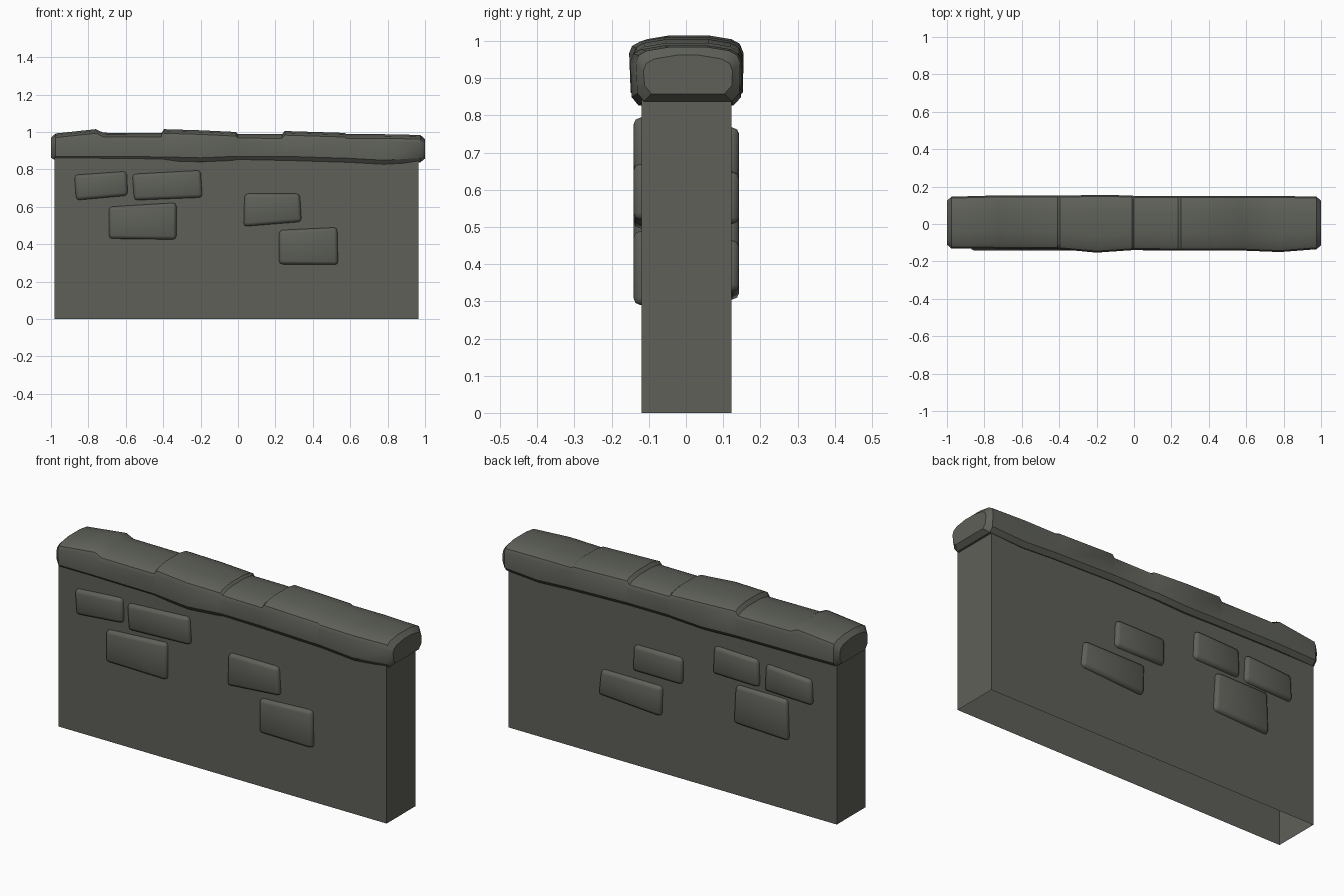
import bpy, bmesh, math

if "Cube" in bpy.data.objects:
    bpy.data.objects.remove(bpy.data.objects["Cube"])

stone = bpy.data.materials.new("dark grey stone")
stone.diffuse_color = (0.112, 0.117, 0.099, 1)
stone.use_nodes = True
stone.node_tree.nodes["Principled BSDF"].inputs["Base Color"].default_value = stone.diffuse_color


def finish(name, bm, smooth=None):
    bmesh.ops.recalc_face_normals(bm, faces=bm.faces)
    me = bpy.data.meshes.new(name)
    bm.to_mesh(me)
    bm.free()
    me.materials.append(stone)
    ob = bpy.data.objects.new(name, me)
    bpy.context.collection.objects.link(ob)
    if smooth:
        bpy.ops.object.select_all(action='DESELECT')
        ob.select_set(True)
        bpy.context.view_layer.objects.active = ob
        bpy.ops.object.shade_smooth_by_angle(angle=math.radians(smooth))
    return ob


# Wall body: plain block, open underneath
bm = bmesh.new()
bmesh.ops.create_cube(bm, size=1)
for v in bm.verts:
    v.co.x = 0.965 if v.co.x > 0 else -0.98
    v.co.y = 0.123 if v.co.y > 0 else -0.12
    v.co.z = 0.9 if v.co.z > 0 else 0
bmesh.ops.recalc_face_normals(bm, faces=bm.faces)
bottom = [f for f in bm.faces if f.calc_center_median().z < 0.01]
bmesh.ops.delete(bm, geom=bottom, context='FACES_ONLY')
bm.normal_update()
finish("wall_body", bm)


# Coping: worn stone slabs lofted along x with small steps on top
def section(x, y0, y1, z0, zt):
    r = 0.022
    return [(x, y0 + r, z0), (x, y0 + 0.004, z0 + r), (x, y0, zt - 0.042),
            (x, y0 + 0.008, zt - 0.022), (x, y0 + 0.03, zt - 0.01),
            (x, y0 + 0.09, zt), (x, y1 - 0.09, zt),
            (x, y1 - 0.03, zt - 0.01), (x, y1 - 0.008, zt - 0.022),
            (x, y1, zt - 0.042), (x, y1 - 0.002, z0 + r), (x, y1 - r, z0)]


# x, front y, back y, bottom z, top z
stations = [
    (-1.0, -.11, .125, .862, .970), (-.975, -.132, .146, .848, .992),
    (-.76, -.132, .152, .848, 1.015), (-.72, -.133, .152, .848, .996),
    (-.41, -.133, .152, .845, .994), (-.395, -.135, .152, .845, 1.015),
    (-.2, -.153, .155, .840, 1.009), (-.012, -.14, .153, .848, 1.0),
    (0, -.138, .15, .848, .989), (.235, -.142, .15, .848, .988),
    (.25, -.143, .15, .848, 1.005), (.57, -.142, .15, .838, .995),
    (.58, -.142, .15, .838, .988), (.78, -.15, .15, .827, .988),
    (.975, -.135, .146, .838, .984), (1.0, -.115, .125, .858, .962)]
bm = bmesh.new()
rings = [[bm.verts.new(p) for p in section(*s)] for s in stations]
for a, b in zip(rings, rings[1:]):
    for i in range(len(a)):
        j = (i + 1) % len(a)
        bm.faces.new((a[i], a[j], b[j], b[i]))
bm.faces.new(rings[0])
bm.faces.new(rings[-1])
finish("coping", bm, 35)


# Raised stones: skewed quads standing off the wall with rounded edges
def raised_stone(name, corners, wall, face):
    bm = bmesh.new()
    back = [bm.verts.new((x, wall, z)) for x, z in corners]
    front = [bm.verts.new((x, face, z)) for x, z in corners]
    bm.faces.new(front)
    for i in range(4):
        j = (i + 1) % 4
        bm.faces.new((back[i], back[j], front[j], front[i]))
    bmesh.ops.recalc_face_normals(bm, faces=bm.faces)
    edges = [e for e in bm.edges if not e.is_boundary]
    bmesh.ops.bevel(bm, geom=edges, offset=0.018, segments=2, profile=0.5, affect='EDGES')
    ob = finish(name, bm, 60)
    # the open shell must point outwards
    me = ob.data
    cap = max(me.polygons, key=lambda p: p.area)
    if cap.normal.y * face < 0:
        me.flip_normals()


front_stones = [
    [(-.875, .77), (-.595, .79), (-.59, .66), (-.865, .635)],
    [(-.565, .775), (-.20, .795), (-.19, .65), (-.555, .635)],
    [(-.69, .60), (-.33, .622), (-.33, .425), (-.69, .43)],
    [(.035, .67), (.33, .67), (.34, .52), (.03, .495)],
    [(.22, .475), (.53, .49), (.535, .29), (.22, .293)]]
back_stones = [
    [(.215, .648), (-.07, .649), (-.07, .508), (.222, .508)],
    [(.41, .464), (.05, .464), (.055, .304), (.425, .327)],
    [(-.26, .768), (-.52, .76), (-.526, .615), (-.253, .62)],
    [(-.567, .752), (-.835, .737), (-.842, .602), (-.56, .61)],
    [(-.388, .593), (-.692, .592), (-.70, .375), (-.376, .388)]]
for i, c in enumerate(front_stones):
    raised_stone(f"front_stone_{i + 1}", c, -0.10, -0.141)
for i, c in enumerate(back_stones):
    raised_stone(f"back_stone_{i + 1}", c, 0.10, 0.143)
